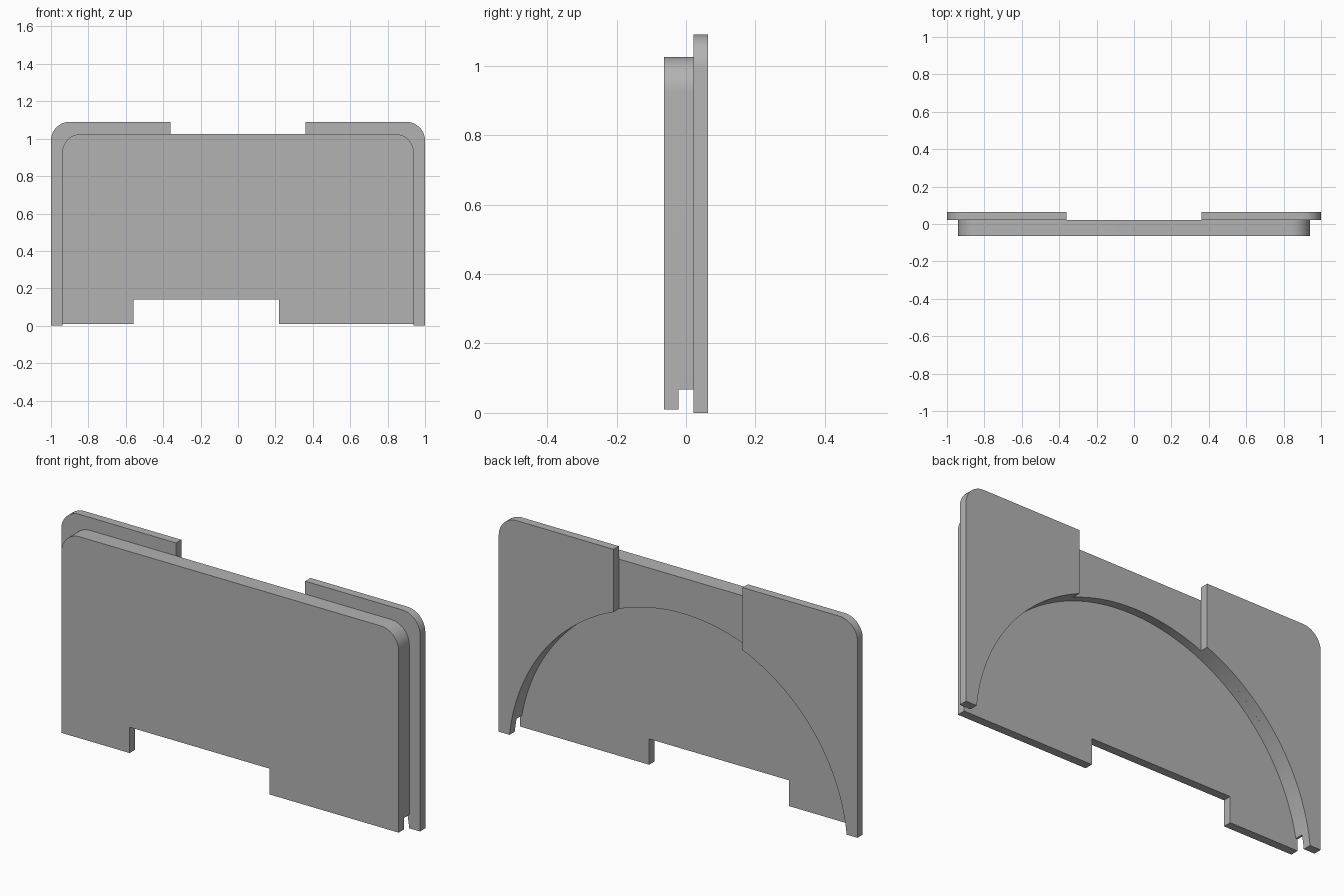
import bpy
import bmesh
from math import sin, cos, asin, sqrt, radians

if "Cube" in bpy.data.objects:
    bpy.data.objects.remove(bpy.data.objects["Cube"], do_unlink=True)

# Shared dimensions
LAYER = 0.042           # thickness of each of the three layers
INNER, OUTER = 0.94, 1.0
INNER_TOP, OUTER_TOP = 1.025, 1.09
CORNER = 0.1
ARCH_R, ARCH_Z = 0.945, -0.1

grey = bpy.data.materials.new("plain_grey")
grey.use_nodes = True
colour = (0.45, 0.45, 0.45, 1)
grey.diffuse_color = colour
grey.node_tree.nodes["Principled BSDF"].inputs["Base Color"].default_value = colour


def arc(cx, cz, r, start, end, steps):
    """Points on a circle, with angles in radians."""
    return [(cx + r * cos(start + (end - start) * i / steps),
             cz + r * sin(start + (end - start) * i / steps))
            for i in range(steps + 1)]


def right_corner(half, top):
    return arc(half - CORNER, top - CORNER, CORNER, 0, radians(90), 12)


def mirrored(points):
    return [(-x, z) for x, z in reversed(points)]


def arch_angle(z):
    return asin((z - ARCH_Z) / ARCH_R)


def plate(name, outline, layer):
    """Extrude an x-z outline into one layer, counted from the front."""
    y = (layer - 1.5) * LAYER
    bm = bmesh.new()
    face = bm.faces.new([bm.verts.new((x, y, z)) for x, z in outline])
    grown = bmesh.ops.extrude_face_region(bm, geom=[face])["geom"]
    moved = [v for v in grown if isinstance(v, bmesh.types.BMVert)]
    bmesh.ops.translate(bm, vec=(0, LAYER, 0), verts=moved)
    bmesh.ops.recalc_face_normals(bm, faces=bm.faces)
    mesh = bpy.data.meshes.new(name)
    bm.to_mesh(mesh)
    bm.free()
    mesh.materials.append(grey)
    obj = bpy.data.objects.new(name, mesh)
    bpy.context.collection.objects.link(obj)
    bpy.ops.object.select_all(action="DESELECT")
    obj.select_set(True)
    bpy.context.view_layer.objects.active = obj
    bpy.ops.object.shade_smooth_by_angle(angle=radians(30))
    return obj


# Front plate with an off-centre cut-out in its lower edge
shoulder = right_corner(INNER, INNER_TOP)
foot, cut = 0.01, 0.14
plate("front_plate",
      [(0.22, foot), (INNER, foot)] + shoulder + mirrored(shoulder)
      + [(-INNER, foot), (-0.56, foot), (-0.56, cut), (0.22, cut)], 0)

# Middle spacer, opened by the arch
spacer_foot = 0.068
a = arch_angle(spacer_foot)
plate("middle_spacer",
      [(INNER, spacer_foot)] + shoulder + mirrored(shoulder)
      + [(-INNER, spacer_foot)]
      + arc(0, ARCH_Z, ARCH_R, radians(180) - a, a, 96), 1)

# Two back wings, separated by the top gap and following the arch
gap = 0.36
gap_angle = asin(sqrt(ARCH_R ** 2 - gap ** 2) / ARCH_R)
wing = ([(OUTER, 0)] + right_corner(OUTER, OUTER_TOP) + [(gap, OUTER_TOP)]
        + arc(0, ARCH_Z, ARCH_R, gap_angle, arch_angle(0), 40))
plate("left_back_wing", wing, 2)
plate("right_back_wing", mirrored(wing), 2)
